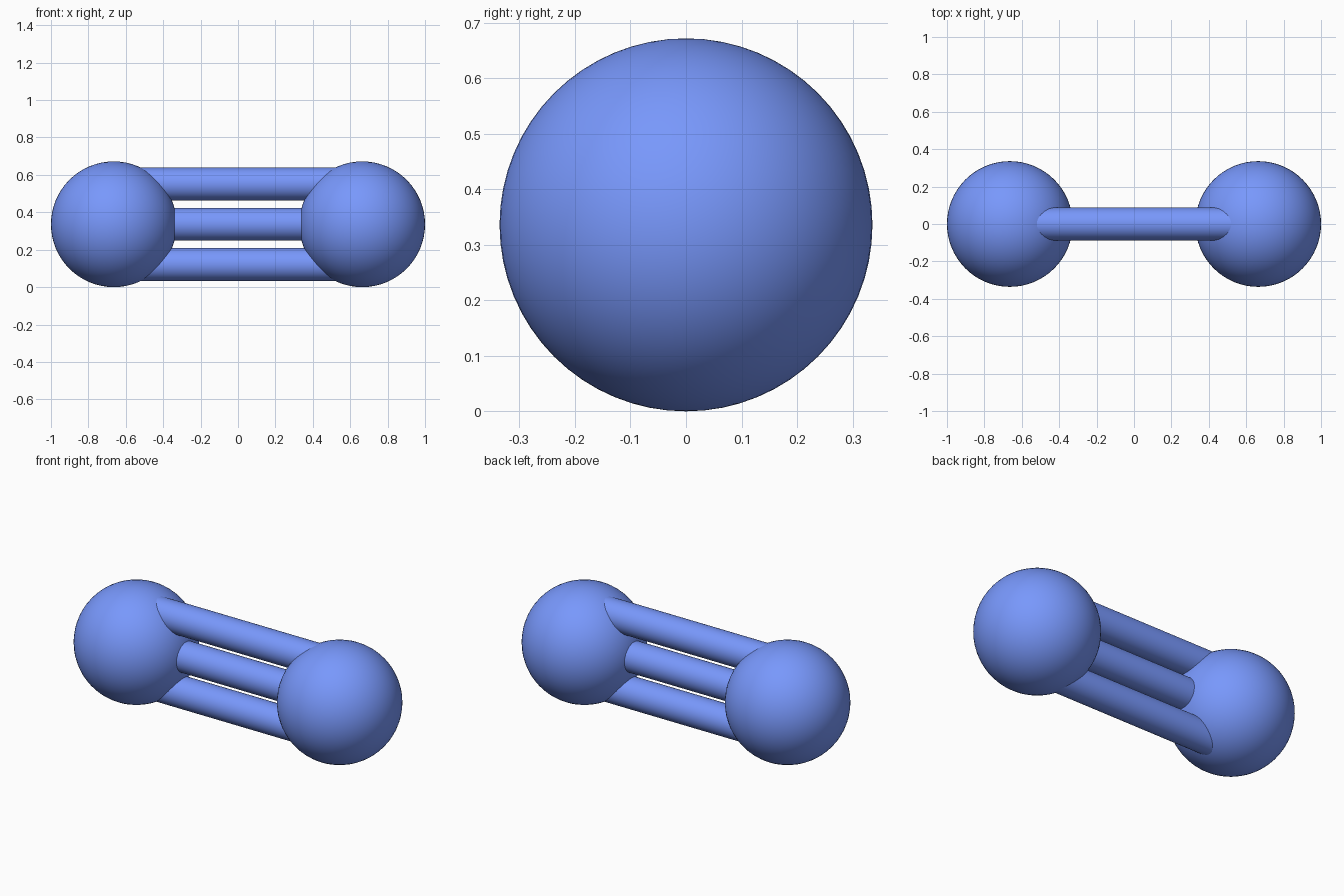
import bpy
from math import pi

if "Cube" in bpy.data.objects:
    bpy.data.objects.remove(bpy.data.objects["Cube"])

R = 0.336          # atom radius
CX = 1.0 - R       # atom centre offset
ROD_R = 0.088      # bond radius
GAP = 0.215        # spacing between bonds

blue = bpy.data.materials.new("blue")
blue.diffuse_color = (0.188, 0.314, 0.973, 1)
blue.use_nodes = True
blue.node_tree.nodes["Principled BSDF"].inputs["Base Color"].default_value = blue.diffuse_color


def finish(name):
    obj = bpy.context.object
    obj.name = name
    obj.data.materials.append(blue)
    bpy.ops.object.shade_smooth_by_angle()


# Two ball atoms
for name, side in (("left_atom", -1), ("right_atom", 1)):
    bpy.ops.mesh.primitive_uv_sphere_add(segments=64, ring_count=32, radius=R,
                                         location=(side * CX, 0, R))
    finish(name)

# Three stacked bonds running between the atom centres
for name, k in (("lower_bond", -1), ("middle_bond", 0), ("upper_bond", 1)):
    bpy.ops.mesh.primitive_cylinder_add(vertices=48, radius=ROD_R, depth=2 * CX,
                                        location=(0, 0, R + k * GAP),
                                        rotation=(0, pi / 2, 0))
    finish(name)
